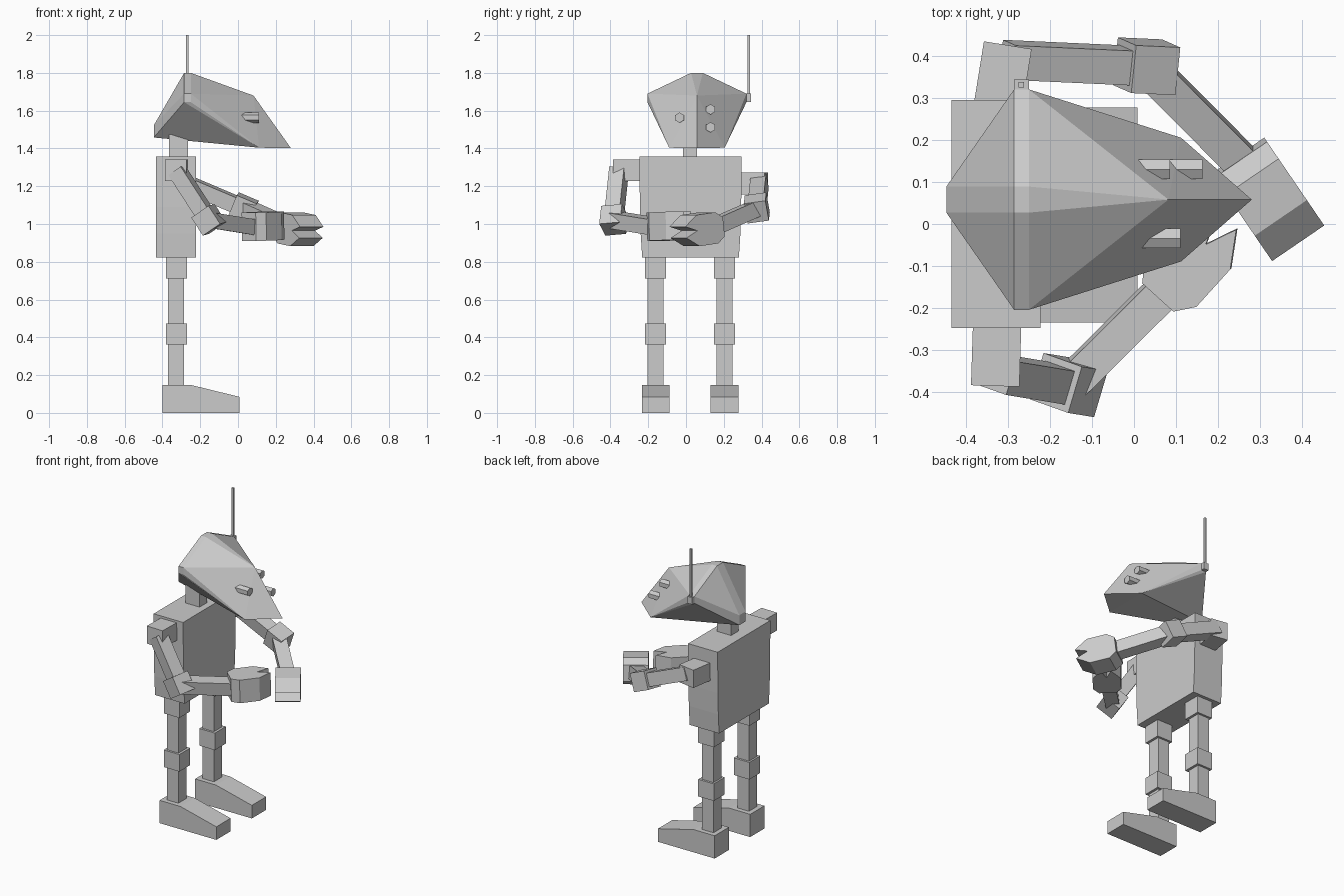
import bpy, bmesh, math
from mathutils import Vector, Matrix

if "Cube" in bpy.data.objects:
    bpy.data.objects.remove(bpy.data.objects["Cube"])

def finish(name, bm):
    bmesh.ops.recalc_face_normals(bm, faces=bm.faces[:])
    me = bpy.data.meshes.new(name)
    bm.to_mesh(me)
    bm.free()
    ob = bpy.data.objects.new(name, me)
    bpy.context.collection.objects.link(ob)
    return ob

def box(name, lo, hi):
    lo, hi = Vector(lo), Vector(hi)
    bm = bmesh.new()
    bmesh.ops.create_cube(bm, size=1)
    for v in bm.verts:
        v.co = (lo + hi) / 2 + v.co * (hi - lo)
    return finish(name, bm)

def frame(d, roll=0.0):
    """Axes: along d, sideways (level), upward; rolled about d."""
    d = Vector(d).normalized()
    s = Vector((0, 0, 1)).cross(d).normalized()
    u = d.cross(s)
    r = Matrix.Rotation(roll, 3, d)
    return d, r @ s, r @ u

def bar(name, a, b, w, roll=0.0):
    """Square bar of width w from a to b."""
    a, b = Vector(a), Vector(b)
    d, s, u = frame(b - a, roll)
    bm = bmesh.new()
    bmesh.ops.create_cube(bm, size=1)
    for v in bm.verts:
        x, y, z = v.co
        v.co = (a + b) / 2 + d * x * (b - a).length + s * y * w + u * z * w
    return finish(name, bm)

def prism(name, pts, origin, ax, ay, depth):
    """Extrude a flat profile, centred on its plane."""
    origin, ax, ay, depth = map(Vector, (origin, ax, ay, depth))
    bm = bmesh.new()
    f = bm.faces.new([bm.verts.new(origin + ax * p + ay * q - depth / 2) for p, q in pts])
    ext = bmesh.ops.extrude_face_region(bm, geom=[f])
    bmesh.ops.translate(bm, vec=depth, verts=[v for v in ext["geom"] if isinstance(v, bmesh.types.BMVert)])
    return finish(name, bm)

X, Y, Z = (1, 0, 0), (0, 1, 0), (0, 0, 1)

# Torso, slightly narrowing at the bottom
half = [(0.271, 1.357), (0.268, 1.09), (0.264, 0.95), (0.256, 0.823)]
prism("torso", half + [(-y, z) for y, z in reversed(half)], (-0.328, 0.024, 0), Y, Z, (0.212, 0, 0))
box("neck", (-0.365, -0.016, 1.35), (-0.265, 0.058, 1.475))

# Legs and feet
foot = [(-0.4, 0), (0.008, 0), (0.008, 0.085), (-0.25, 0.148), (-0.4, 0.148)]
for side, y in (("right", -0.161), ("left", 0.204)):
    box(side + "_leg", (-0.37, y - 0.0425, 0.14), (-0.286, y + 0.0425, 0.75))
    box(side + "_hip", (-0.382, y - 0.056, 0.712), (-0.27, y + 0.056, 0.823))
    box(side + "_knee", (-0.382, y - 0.056, 0.363), (-0.27, y + 0.056, 0.474))
    prism(side + "_foot", foot, (0, y, 0), X, Z, (0, 0.146, 0))

# Faceted wedge head as the hull of its corner points
cy = 0.058
pts = [(0.082, 0, 1.68), (0.28, 0, 1.402)]
for s in (-1, 1):
    pts += [(-0.446, s * 0.031, z) for z in (1.522, 1.458)]
    pts += [(x, s * 0.031, 1.8) for x in (-0.285, -0.25)]
    pts += [(x, s * 0.262, z) for x in (-0.285, -0.25) for z in (1.645, 1.69)]
    pts.append((0.112, s * 0.147, 1.404))
bm = bmesh.new()
verts = [bm.verts.new((x, y + cy, z)) for x, y, z in pts]
bmesh.ops.convex_hull(bm, input=verts)
bmesh.ops.dissolve_limit(bm, angle_limit=math.radians(2), verts=bm.verts[:], edges=bm.edges[:])
finish("head", bm)

# Six-sided eye stalks
eyes = (("right_eye", -0.034, 1.563, 0.11), ("left_upper_eye", 0.13, 1.607, 0.085),
        ("left_lower_eye", 0.13, 1.512, 0.163))
hexagon = [(0.027 * math.sin(i * math.pi / 3), 0.027 * math.cos(i * math.pi / 3)) for i in range(6)]
for name, y, z, tip in eyes:
    prism(name, hexagon, (tip - 0.06, y, z), Y, Z, (0.12, 0, 0))

# Antenna on the side of the head
box("antenna_base", (-0.285, 0.315, 1.645), (-0.25, 0.343, 1.69))
box("antenna", (-0.274, 0.325, 1.67), (-0.261, 0.338, 2.0))

# Arms: shoulder block, upper arm, elbow block, forearm, claw
claw = [(0, 0.05), (0.045, 0.083), (0.165, 0.083), (0.245, 0.03), (0.17, 0.0),
        (0.245, -0.03), (0.165, -0.083), (0.045, -0.083), (0, -0.05)]
arms = (
    ("right", (-0.325, -0.23, 1.285), (-0.33, -0.385, 1.285), (-0.325, -0.355, 1.285),
     (-0.155, -0.383, 1.022), (0.058, -0.173, 0.985), (0.67, 0.74, 0.03), math.pi / 2),
    ("left", (-0.325, 0.27, 1.215), (-0.3, 0.425, 1.215), (-0.30, 0.39, 1.225),
     (0.03, 0.375, 1.085), (0.251, 0.158, 0.985), (0.56, -0.82, -0.12), 0.0),
)
for side, root, outer, start, elbow, wrist, aim, roll in arms:
    bar(side + "_shoulder", root, outer, 0.115)
    bar(side + "_upper_arm", start, elbow, 0.083, 0.15)
    along = (Vector(elbow) - Vector(start)).normalized() * 0.057
    bar(side + "_elbow", Vector(elbow) - along, Vector(elbow) + along, 0.115, 0.15)
    bar(side + "_forearm", elbow, Vector(wrist) + 0.02 * Vector(aim), 0.083, 0.1)
    d, s, u = frame(aim, roll)
    prism(side + "_claw", claw, wrist, d, u, s * 0.15)
